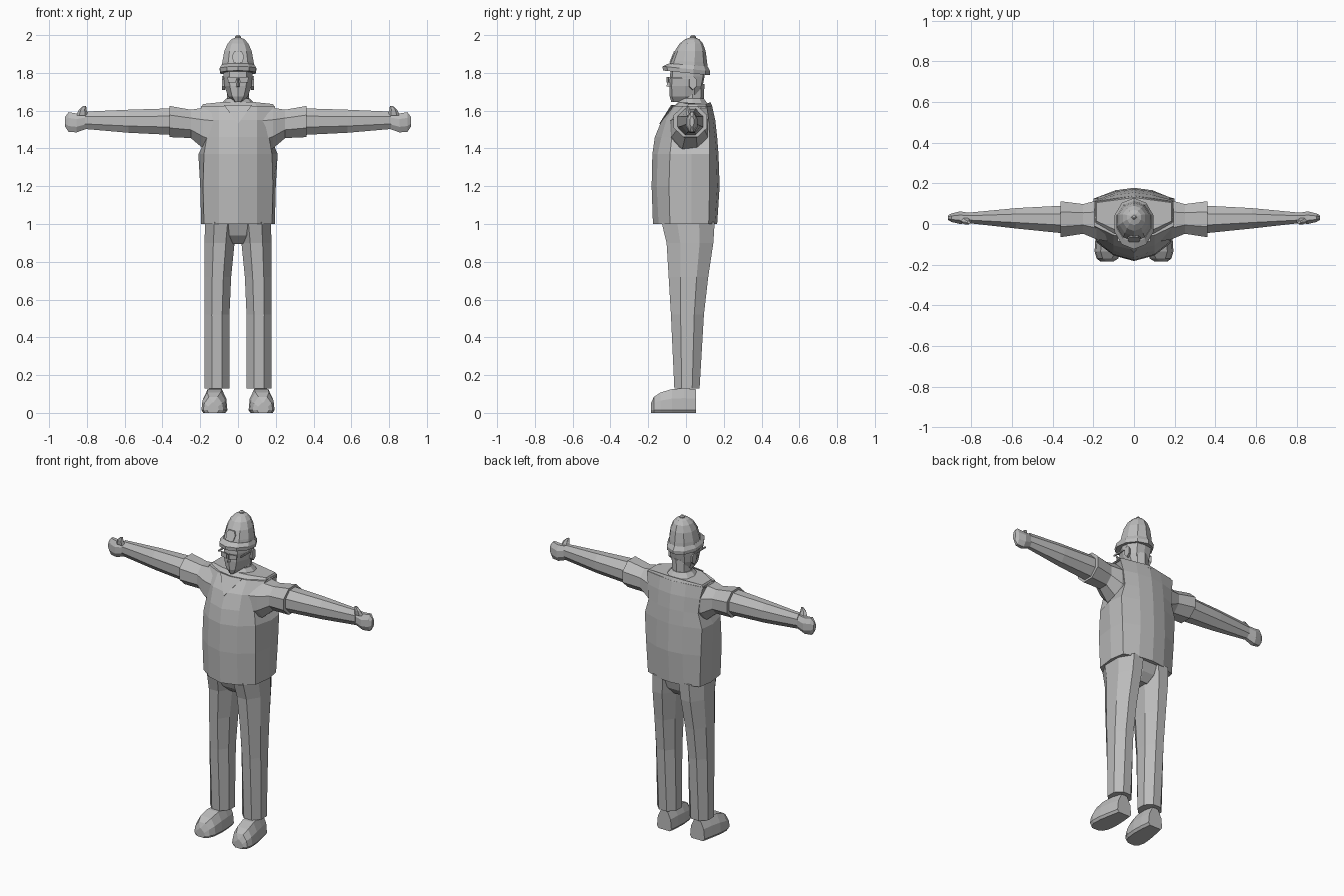
import bpy, bmesh, math
from mathutils import Vector

grey = bpy.data.materials.new("plain_grey")
grey.diffuse_color = (0.5, 0.5, 0.5, 1)


def build(name, rings, mirror=False, caps=True):
    """Skin a list of equal-length rings; optionally mirror across x."""
    bm = bmesh.new()
    loops = [[bm.verts.new(p) for p in r] for r in rings]
    n = len(loops[0])
    for a, b in zip(loops, loops[1:]):
        for i in range(n):
            j = (i + 1) % n
            bm.faces.new((a[i], a[j], b[j], b[i]))
    if caps:
        bm.faces.new(loops[0])
        bm.faces.new(loops[-1])
    bmesh.ops.recalc_face_normals(bm, faces=bm.faces)
    me = bpy.data.meshes.new(name)
    bm.to_mesh(me)
    bm.free()
    me.materials.append(grey)
    ob = bpy.data.objects.new(name, me)
    bpy.context.collection.objects.link(ob)
    if mirror:
        m = ob.modifiers.new("mirror", 'MIRROR')
        m.use_mirror_merge = False
    return ob


def oval(n, cx, cy, rx, ry, z, tilt=0.0, phase=0.0):
    """Horizontal ring; tilt lifts the front and drops the back."""
    pts = []
    for i in range(n):
        a = 2 * math.pi * i / n + phase
        x, y = math.cos(a) * rx, math.sin(a) * ry
        pts.append((cx + x, cy + y, z - tilt * y))
    return pts


def xring(n, x, y0, y1, z0, z1, phase=None):
    """Ring in the yz plane filling a y and z range."""
    ph = math.pi / n if phase is None else phase
    k = 1 / math.cos(math.pi / n) if phase is None else 1
    return [(x, (y0 + y1) / 2 + k * math.cos(2 * math.pi * i / n + ph) * (y1 - y0) / 2,
             (z0 + z1) / 2 + k * math.sin(2 * math.pi * i / n + ph) * (z1 - z0) / 2)
            for i in range(n)]


def sym(half):
    """Mirror a half outline whose ends lie on x = 0."""
    return half + [(-x, y, z) for x, y, z in half[-2:0:-1]]


# Vest: z, front y, mid front y, front corner x, y, side x, back corner x, y, back y
vest = [
    (1.00, -.175, -.145, .180, -.085, .195, .180, .120, .165),
    (1.20, -.182, -.155, .185, -.090, .200, .190, .125, .178),
    (1.37, -.178, -.150, .180, -.085, .210, .198, .125, .172),
    (1.46, -.165, -.130, .165, -.075, .150, .172, .125, .165),
    (1.55, -.128, -.105, .178, -.050, .150, .180, .120, .155),
    (1.625, -.075, -.055, .195, -.010, .190, .195, .110, .138),
]
build("vest", [sym([(0, f, z), (.10, mf, z), (cx, cy, z), (sx, .03, z),
                    (bx, by, z), (.09, bk - .012, z), (0, bk, z)])
               for z, f, mf, cx, cy, sx, bx, by, bk in vest])

# Shoulder yoke and neckline
build("shoulder_yoke", [
    sym([(0, -.07, 1.62), (.10, -.05, 1.62), (.195, 0, 1.615), (.195, .11, 1.615), (0, .14, 1.62)]),
    sym([(0, -.04, 1.645), (.09, -.03, 1.645), (.185, .015, 1.635), (.185, .105, 1.635), (0, .13, 1.645)])])
build("neckline_panel", [
    [(-.075, -.068, 1.630), (0, -.079, 1.630), (.075, -.068, 1.630), (0, -.142, 1.53)],
    [(-.075, -.061, 1.630), (0, -.071, 1.630), (.075, -.061, 1.630), (0, -.134, 1.53)]])
build("collar", [oval(10, 0, .035, .09, .085, 1.635), oval(10, 0, .035, .062, .062, 1.665)])

# Sleeves, arms, hands and thumbs
build("sleeve", [xring(8, .13, -.085, .115, 1.37, 1.62),
                 xring(8, .185, -.075, .115, 1.40, 1.615),
                 xring(8, .25, -.048, .098, 1.455, 1.605),
                 xring(8, .362, -.065, .112, 1.46, 1.625)], mirror=True)
build("arm", [xring(8, .355, -.045, .09, 1.472, 1.612),
              xring(8, .58, -.022, .078, 1.483, 1.605),
              xring(8, .81, .004, .056, 1.503, 1.595)], mirror=True)
build("hand", [xring(8, .79, .008, .052, 1.508, 1.590),
               xring(8, .855, .000, .062, 1.485, 1.585),
               xring(8, .897, .010, .052, 1.488, 1.592),
               xring(8, .915, .020, .042, 1.515, 1.568)], mirror=True)
build("thumb", [oval(6, .825, .018, .032, .018, 1.575),
                oval(6, .822, .010, .020, .013, 1.605),
                oval(6, .812, .008, .008, .007, 1.625)], mirror=True)

# Trousers: seat plus two legs
build("trouser_seat", [oval(10, 0, .02, .075, .07, .895),
                       oval(10, 0, .015, .13, .115, .94),
                       oval(10, 0, .01, .175, .14, 1.01)])
legs = [(.13, .045, .177, -.062, .072), (.52, .045, .178, -.080, .095),
        (.72, .036, .178, -.092, .118), (.90, .018, .177, -.103, .145),
        (1.01, .005, .175, -.130, .152)]
build("trouser_leg", [oval(8, (a + b) / 2, (c + d) / 2, (b - a) / 2 * 1.08,
                           (d - c) / 2 * 1.08, z, phase=math.pi / 8)
                      for z, a, b, c, d in legs], mirror=True)

# Shoes: y, inner x, outer x, upper height
shoe = [(.052, .065, .165, .125), (-.01, .058, .178, .130), (-.075, .056, .190, .126),
        (-.135, .062, .194, .108), (-.170, .078, .184, .085), (-.184, .100, .165, .055)]
build("shoe", [[(a, y, .015), (a + .010, y, 0), (b - .010, y, 0), (b, y, .015),
                (b - .006, y, h * .6), (b - .030, y, h), (a + .030, y, h), (a + .006, y, h * .6)]
               for y, a, b, h in shoe], mirror=True)

# Neck and head
build("neck", [oval(8, 0, .035, .058, .06, 1.61), oval(8, 0, .035, .058, .062, 1.74)])
head = [(1.645, .022, -.078, .010, .050), (1.675, .052, -.086, .070, .045),
        (1.73, .072, -.088, .088, .045), (1.78, .077, -.085, .098, .04),
        (1.83, .077, -.080, .100, .04)]
build("head", [sym([(0, f, z), (w * .6, f + .012, z), (w, m - .05, z), (w, m, z),
                    (w * .65, b - .008, z), (0, b, z)]) for z, w, f, b, m in head])
build("nose", [[(-.013, -.078, 1.725), (.013, -.078, 1.725), (0, -.104, 1.728)],
               [(-.006, -.078, 1.775), (.006, -.078, 1.775), (0, -.092, 1.775)]])
build("ear", [xring(6, .068, .015, .050, 1.715, 1.775),
              xring(6, .084, .018, .055, 1.715, 1.78)], mirror=True)

# Spectacles: lens plates and side arms
build("spectacle_lens", [
    [(.010, y, 1.748), (.052, y + .010, 1.750), (.056, y + .010, 1.778), (.008, y, 1.778)]
    for y in (-.102, -.094)], mirror=True)
build("spectacle_arm", [[(x, -.085, 1.768), (x, .03, 1.768), (x, .03, 1.776), (x, -.085, 1.776)]
                        for x in (.072, .080)], mirror=True)

# Helmet: shell, sloping brim, knob and badge
build("helmet_shell", [oval(10, 0, cy, rx, ry, z, t, math.pi / 2) for z, cy, rx, ry, t in [
    (1.815, .012, .092, .104, .08), (1.86, .016, .087, .096, .05), (1.915, .022, .076, .082, 0),
    (1.955, .028, .058, .062, 0), (1.978, .033, .036, .038, 0), (1.987, .035, .014, .014, 0)]])
build("helmet_brim", [oval(10, 0, cy, rx, ry, z, t, math.pi / 2) for z, cy, rx, ry, t in [
    (1.800, .002, .100, .124, .10), (1.822, .002, .102, .126, .10), (1.842, .012, .090, .102, .08)]])
build("helmet_knob", [oval(8, 0, .037, r, r, z) for z, r in
                      [(1.978, .016), (1.992, .015), (2.0, .007)]])
build("helmet_badge", [
    [(sx * w, y + d, z) for sx, w, y, z in
     [(-1, .024, -.084, 1.855), (1, .024, -.084, 1.855), (1, .032, -.070, 1.89),
      (1, .020, -.061, 1.912), (-1, .020, -.061, 1.912), (-1, .032, -.070, 1.89)]]
    for d in (-.004, .004)])
